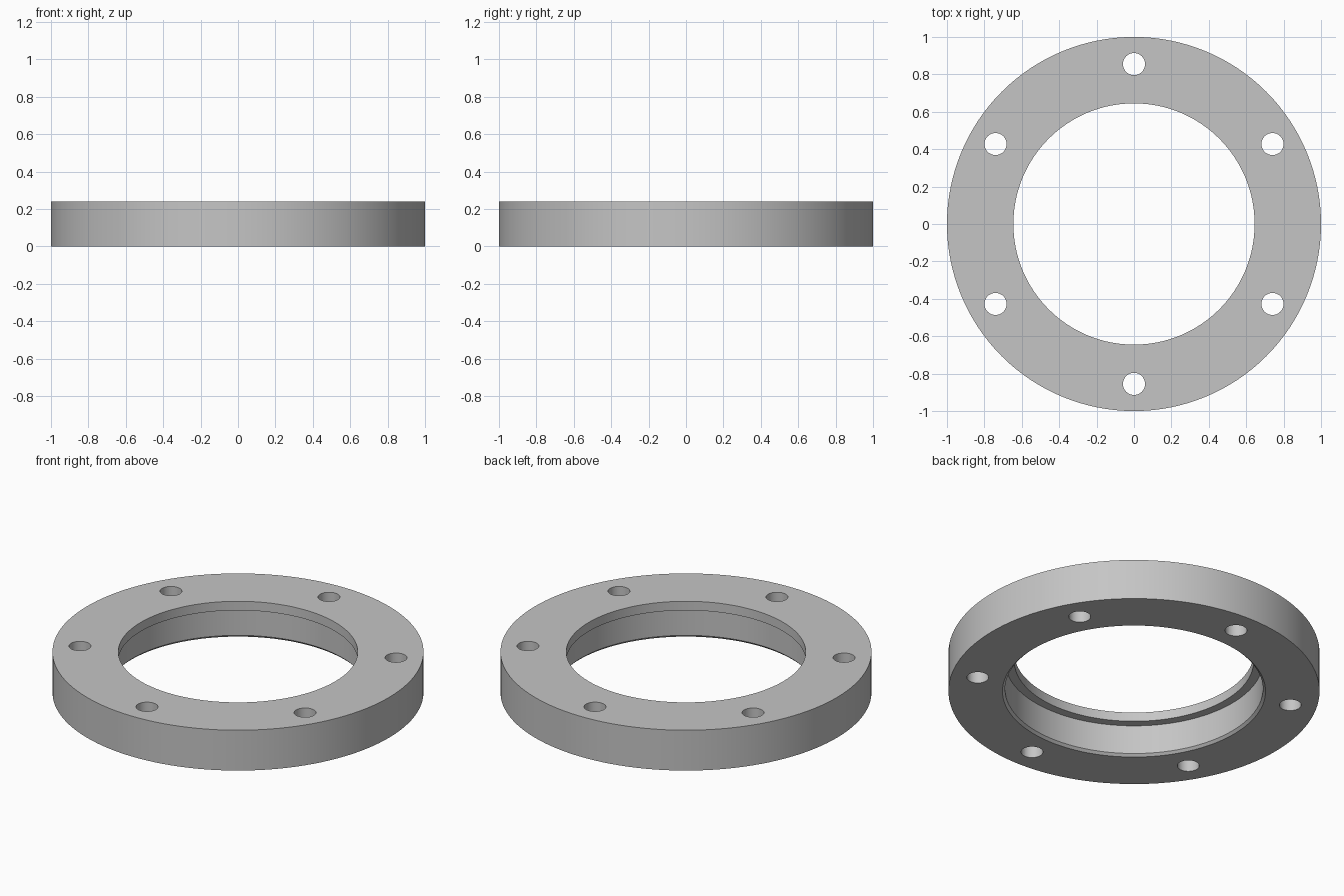
import bpy
import bmesh
from math import radians, cos, sin, tau
from mathutils import Matrix

if "Cube" in bpy.data.objects:
    bpy.data.objects.remove(bpy.data.objects["Cube"], do_unlink=True)

# Main dimensions
HEIGHT = 0.24
OUTER_R = 1.0
LIP_R, LIP_DEPTH = 0.645, 0.054
BORE_R, CHAMFER = 0.695, 0.014
BOLT_R, BOLT_CIRCLE, BOLTS = 0.059, 0.855, 6
SEGMENTS = 128

# Single plain grey
grey = bpy.data.materials.new("machined_grey")
grey.use_nodes = True
colour = (0.56, 0.56, 0.56, 1)
grey.diffuse_color = colour
grey.node_tree.nodes["Principled BSDF"].inputs["Base Color"].default_value = colour


def add_object(name, bm):
    mesh = bpy.data.meshes.new(name)
    bmesh.ops.recalc_face_normals(bm, faces=bm.faces)
    bm.to_mesh(mesh)
    bm.free()
    obj = bpy.data.objects.new(name, mesh)
    bpy.context.collection.objects.link(obj)
    mesh.materials.append(grey)
    return obj


# Flange ring: cross-section with a top lip and a chamfered lower bore, revolved
profile = [
    (OUTER_R, 0), (OUTER_R, HEIGHT), (LIP_R, HEIGHT),
    (LIP_R, HEIGHT - LIP_DEPTH), (BORE_R, HEIGHT - LIP_DEPTH),
    (BORE_R, CHAMFER), (BORE_R + CHAMFER, 0),
]
bm = bmesh.new()
points = [bm.verts.new((r, 0, z)) for r, z in profile]
edges = [bm.edges.new((a, b)) for a, b in zip(points, points[1:] + points[:1])]
bmesh.ops.spin(bm, geom=points + edges, cent=(0, 0, 0), axis=(0, 0, 1),
               angle=tau, steps=SEGMENTS, use_merge=True)
bmesh.ops.remove_doubles(bm, verts=bm.verts, dist=0.0001)
flange = add_object("flange_ring", bm)

# Bolt hole cutters, evenly spaced on the bolt circle
bm = bmesh.new()
for i in range(BOLTS):
    angle = radians(90) + i * tau / BOLTS
    place = Matrix.Translation((BOLT_CIRCLE * cos(angle), BOLT_CIRCLE * sin(angle), HEIGHT / 2))
    bmesh.ops.create_cone(bm, cap_ends=True, segments=48, radius1=BOLT_R,
                          radius2=BOLT_R, depth=HEIGHT * 2, matrix=place)
cutter = add_object("bolt_hole_cutter", bm)
cutter.hide_render = True

# Drill the holes, then drop the cutter
drill = flange.modifiers.new("bolt_holes", "BOOLEAN")
drill.operation = "DIFFERENCE"
drill.solver = "EXACT"
drill.object = cutter
bpy.ops.object.select_all(action="DESELECT")
flange.select_set(True)
bpy.context.view_layer.objects.active = flange
bpy.ops.object.modifier_apply(modifier=drill.name)
bpy.data.objects.remove(cutter, do_unlink=True)

# Smooth curved walls, crisp edges
bpy.ops.object.shade_smooth_by_angle(angle=radians(30))
